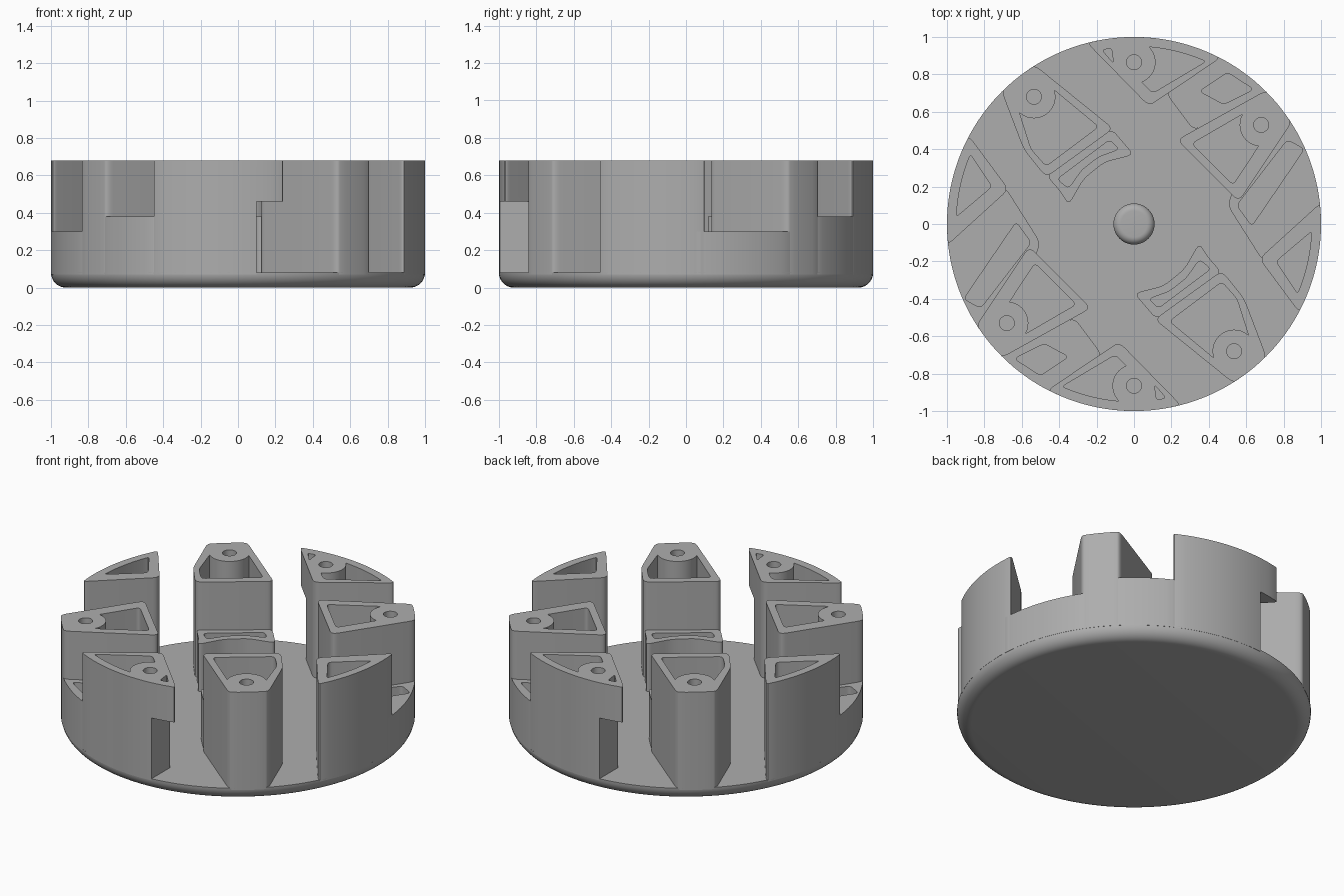
import bpy, bmesh, math
from mathutils import Vector

TOP, PLATE, FLOOR = 0.68, 0.08, 0.16

if "Cube" in bpy.data.objects:
    bpy.data.objects.remove(bpy.data.objects["Cube"], do_unlink=True)

# Single grey plastic
grey = bpy.data.materials.new("grey_plastic")
grey.use_nodes = True
colour = (0.42, 0.42, 0.42, 1)
grey.diffuse_color = colour
grey.node_tree.nodes["Principled BSDF"].inputs["Base Color"].default_value = colour


def make(name, bm):
    bmesh.ops.recalc_face_normals(bm, faces=bm.faces)
    mesh = bpy.data.meshes.new(name)
    bm.to_mesh(mesh)
    bm.free()
    obj = bpy.data.objects.new(name, mesh)
    bpy.context.collection.objects.link(obj)
    mesh.materials.append(grey)
    return obj


def activate(obj):
    bpy.ops.object.select_all(action="DESELECT")
    obj.select_set(True)
    bpy.context.view_layer.objects.active = obj


def smooth(obj):
    activate(obj)
    bpy.ops.object.shade_smooth_by_angle(angle=math.radians(35))


def outline(points, radius=None, fillet=0.04):
    """Polygon with rounded corners; with a radius, the last side is an arc about z."""
    pts = [Vector(p) for p in points]
    arc = []
    if radius:
        pts[0], pts[-1] = pts[0].normalized() * radius, pts[-1].normalized() * radius
        a0 = math.atan2(pts[-1].y, pts[-1].x)
        sweep = math.atan2(pts[0].y, pts[0].x) - a0
        sweep = (sweep + math.pi) % (2 * math.pi) - math.pi
        trim = math.copysign(fillet / radius, sweep)
        for i in range(17):
            a = a0 + trim + (sweep - 2 * trim) * i / 16
            arc.append(Vector((math.cos(a), math.sin(a))) * radius)
    result = []
    for i, p in enumerate(pts):
        before = arc[-1] if arc and i == 0 else pts[i - 1]
        after = arc[0] if arc and i == len(pts) - 1 else pts[(i + 1) % len(pts)]
        d1 = min(fillet, (before - p).length * 0.45)
        d2 = min(fillet, (after - p).length * 0.45)
        s, e = p + (before - p).normalized() * d1, p + (after - p).normalized() * d2
        for k in range(6):
            t = k / 5
            result.append(s * (1 - t) ** 2 + p * 2 * t * (1 - t) + e * t * t)
    return result + arc[1:-1]


def prism(name, pts, z0, z1):
    bm = bmesh.new()
    face = bm.faces.new([bm.verts.new((p[0], p[1], z0)) for p in pts])
    top = bmesh.ops.extrude_face_region(bm, geom=[face])["geom"]
    moved = [v for v in top if isinstance(v, bmesh.types.BMVert)]
    bmesh.ops.translate(bm, verts=moved, vec=(0, 0, z1 - z0))
    return make(name, bm)


def circle(centre, r, n=40):
    return [(centre[0] + r * math.cos(2 * math.pi * i / n),
             centre[1] + r * math.sin(2 * math.pi * i / n)) for i in range(n)]


def cut(obj, cutter):
    mod = obj.modifiers.new("cut", "BOOLEAN")
    mod.operation, mod.solver, mod.object = "DIFFERENCE", "EXACT", cutter
    activate(obj)
    bpy.ops.object.modifier_apply(modifier=mod.name)
    bpy.data.objects.remove(cutter, do_unlink=True)


def lathe(name, profile, n):
    bm = bmesh.new()
    rings = [[bm.verts.new((x, y, z)) for x, y in circle((0, 0), r, n)] for r, z in profile]
    for a, b in zip(rings, rings[1:]):
        for i in range(n):
            j = (i + 1) % n
            bm.faces.new((a[i], a[j], b[j], b[i]))
    bm.faces.new(rings[0])
    bm.faces.new(rings[-1])
    obj = make(name, bm)
    smooth(obj)
    return obj


def part(name, shape, height, pocket, rim=None, radius=1, boss=None, floor=FLOOR, extra=()):
    """Hollow block with an optional screw boss, repeated half a turn around."""
    obj = prism(name, outline(shape, radius), PLATE - 0.01, height)
    cutter = prism("pocket_cutter", outline(pocket, rim, 0.025), floor, height + 0.1)
    if boss:
        cut(cutter, prism("boss_cutter", circle(boss, 0.115), 0, 1))
    cut(obj, cutter)
    if boss:
        cut(obj, prism("hole_cutter", circle(boss, 0.04, 24), 0.3, 1))
    for pts, z0, z1 in extra:
        cut(obj, prism("extra_cutter", pts, z0, z1))
    smooth(obj)
    twin = obj.copy()
    twin.name = name + "_opposite"
    twin.rotation_euler.z = math.pi
    bpy.context.collection.objects.link(twin)


# Base plate with rounded lower edge, and the centre button
steps = [i * math.pi / 16 for i in range(9)]
lathe("base_plate", [(0.92 + 0.08 * math.sin(a), 0.08 - 0.08 * math.cos(a)) for a in steps]
      + [(1, PLATE + 0.001)], 128)
lathe("centre_button", [(0.11, 0.07)]
      + [(0.07 + 0.04 * math.cos(a), 0.2 + 0.04 * math.sin(a)) for a in steps], 48)

# Hooked post with an overhanging end
part("hooked_post", [(0.46, 0.885), (0.08, 0.63), (-0.25, 0.965)], TOP,
     [(0.38, 0.86), (0.1, 0.7), (0.02, 0.78), (0.03, 0.95)], 0.95, boss=(0, 0.865),
     extra=[([(-0.1, 0.5), (-0.1, 1.1), (-0.5, 1.1), (-0.5, 0.5)], 0, 0.46),
            (outline([(-0.17, 0.93), (-0.11, 0.86), (-0.12, 0.94)], None, 0.015), 0.52, 1)])

# Wide post with screw boss
part("wide_post", [(-0.84, -0.54), (-0.56, -0.12), (-0.23, -0.45), (-0.7, -0.71)], TOP,
     [(-0.72, -0.5), (-0.53, -0.21), (-0.31, -0.43), (-0.62, -0.61)], boss=(-0.68, -0.53))

# Triangular post
part("corner_post", [(-0.88, 0.47), (-0.67, 0.185), (-0.994, -0.11)], TOP,
     [(-0.87, 0.37), (-0.76, 0.2), (-0.95, 0.04)], 0.95)

# Long post with screw boss, and the low curved step in front of it
part("long_post", [(-0.71, 0.71), (-0.59, 0.4), (-0.47, 0.25), (-0.11, 0.51), (-0.53, 0.85)],
     TOP, [(-0.62, 0.62), (-0.55, 0.4), (-0.47, 0.31), (-0.19, 0.52), (-0.48, 0.76)],
     boss=(-0.535, 0.68))
part("curved_step", [(-0.47, 0.26), (-0.39, 0.17), (-0.35, 0.1), (-0.27, 0.24), (-0.16, 0.33),
                     (0, 0.37), (-0.12, 0.51)], 0.38,
     [(-0.41, 0.24), (-0.35, 0.19), (-0.28, 0.29), (-0.19, 0.36), (-0.08, 0.4), (-0.13, 0.45)],
     radius=None)

# Low connecting walls between the posts
part("upper_link_wall", [(0.44, 0.9), (0.17, 0.7), (0.32, 0.5), (0.72, 0.69)], 0.38,
     [(0.35, 0.71), (0.5, 0.81), (0.64, 0.72), (0.48, 0.64)])
part("lower_link_wall", [(-0.997, -0.04), (-0.69, 0.2), (-0.5, -0.1), (-0.53, -0.18),
                         (-0.82, -0.57)], 0.3,
     [(-0.63, 0.01), (-0.55, -0.1), (-0.82, -0.45), (-0.91, -0.4)])
